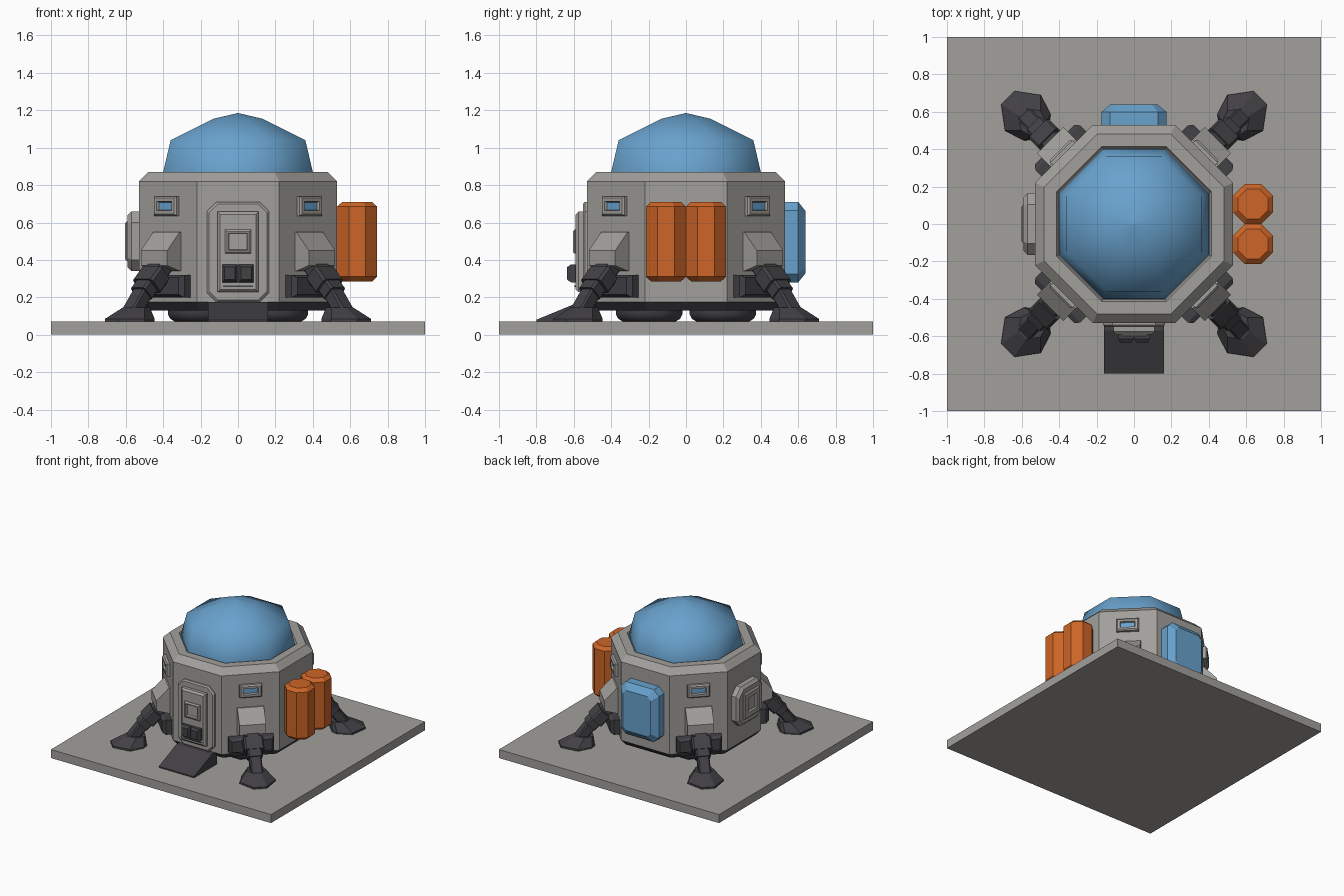
import bpy, bmesh, math
from mathutils import Vector, Matrix

cube = bpy.data.objects.get("Cube")
if cube:
    bpy.data.objects.remove(cube)


def material(name, colour):
    m = bpy.data.materials.new(name)
    m.use_nodes = True
    m.diffuse_color = (*colour, 1)
    m.node_tree.nodes["Principled BSDF"].inputs["Base Color"].default_value = (*colour, 1)
    return m


GREY = material("warm_grey", (0.36, 0.35, 0.33))
DARK = material("charcoal", (0.055, 0.052, 0.06))
BLUE = material("sky_blue", (0.14, 0.36, 0.61))
ORANGE = material("orange", (0.61, 0.13, 0.02))


def skin(name, mat, loops, cap_mat=None, smooth=None):
    """Join equal point loops into a closed solid; the end cap may differ in colour."""
    bm = bmesh.new()
    rings = [[bm.verts.new(p) for p in loop] for loop in loops]
    n = len(rings[0])
    for a, b in zip(rings, rings[1:]):
        for i in range(n):
            j = (i + 1) % n
            bm.faces.new((a[i], a[j], b[j], b[i]))
    bm.faces.new(rings[0][::-1])
    cap = bm.faces.new(rings[-1])
    cap.material_index = 1 if cap_mat else 0
    bmesh.ops.recalc_face_normals(bm, faces=bm.faces)
    mesh = bpy.data.meshes.new(name)
    bm.to_mesh(mesh)
    bm.free()
    mesh.materials.append(mat)
    if cap_mat:
        mesh.materials.append(cap_mat)
    ob = bpy.data.objects.new(name, mesh)
    bpy.context.collection.objects.link(ob)
    if smooth:
        bpy.ops.object.select_all(action="DESELECT")
        ob.select_set(True)
        bpy.context.view_layer.objects.active = ob
        bpy.ops.object.shade_smooth_by_angle(angle=math.radians(smooth))
    return ob


def loft(name, mat, frame, sections, **kw):
    """Sections are (half width, half height, corner cut, depth, optional rise)."""
    loops = []
    for w, h, c, d, *rise in sections:
        y = rise[0] if rise else 0
        if c:
            pts = [(w, c - h), (w, h - c), (w - c, h), (c - w, h),
                   (-w, h - c), (-w, c - h), (c - w, -h), (w - c, -h)]
        else:
            pts = [(w, -h), (w, h), (-w, h), (-w, -h)]
        loops.append([frame @ Vector((px, py + y, d)) for px, py in pts])
    return skin(name, mat, loops, **kw)


def octagon(name, mat, x, y, profile, **kw):
    """Upright eight-sided solid from (flat radius, height) pairs."""
    cut = 2 - math.sqrt(2)
    return loft(name, mat, Matrix.Translation((x, y, 0)),
                [(r, r, r * cut, z) for r, z in profile], **kw)


def wall(angle, z):
    """Frame on a wall: x along it, y up, z outward from the centre axis."""
    a = math.radians(angle)
    cols = Matrix(((-math.sin(a), math.cos(a), 0), (0, 0, 1),
                   (math.cos(a), math.sin(a), 0))).transposed()
    return Matrix.Translation((0, 0, z)) @ cols.to_4x4()


def strut(name, angle, start, end, w, h):
    """Square bar between two (radius, height) points in a radial plane."""
    p = Vector((0, start[1], start[0]))
    q = Vector((0, end[1], end[0]))
    z = (q - p).normalized()
    x = Vector((1, 0, 0))
    m = Matrix((x, z.cross(x), z)).transposed().to_4x4()
    frame = wall(angle, 0) @ Matrix.Translation(p) @ m
    length = (q - p).length
    c = 0.25 * min(w, h)
    return loft(name, DARK, frame, [(w, h, c, 0), (w, h, c, length)])


def window(name, frame, w, h, rim, back, front):
    """Raised rim with a sunken pane."""
    return loft(name, GREY, frame,
                [(w, h, 0, back), (w, h, 0, front - 0.01), (w - 0.01, h - 0.01, 0, front),
                 (w - rim, h - rim, 0, front), (w - rim - 0.005, h - rim - 0.005, 0, front - 0.015)],
                cap_mat=BLUE)


# Ground slab, hull and dome
loft("ground_slab", GREY, Matrix(), [(1, 1, 0, 0), (1, 1, 0, 0.07)])
octagon("hull", GREY, 0, 0, [(0.53, 0.175), (0.53, 0.82), (0.48, 0.87), (0.415, 0.87), (0.405, 0.85)])
octagon("hull_underside", DARK, 0, 0, [(0.49, 0.13), (0.53, 0.175)])
octagon("dome", BLUE, 0, 0, [(0.40, 0.85), (0.40, 0.87), (0.36, 1.04), (0.13, 1.155), (0.002, 1.185)],
        smooth=60)

# Rounded engine pods under the hull
for i, (sx, sy) in enumerate([(1, 1), (-1, 1), (-1, -1), (1, -1)]):
    octagon(f"engine_pod_{i}", DARK, sx * 0.197, sy * 0.197,
            [(0.14, 0.07), (0.165, 0.085), (0.178, 0.11), (0.178, 0.14)], smooth=60)

# Front door with window, hand boxes and ramp
front = wall(-90, 0.4425)
loft("door_surround", GREY, front, [(0.165, 0.2675, 0.05, 0.5), (0.165, 0.2675, 0.05, 0.54),
                                    (0.155, 0.2575, 0.047, 0.55)])
loft("door_panel", GREY, front, [(0.11, 0.215, 0, 0.54), (0.11, 0.215, 0, 0.575),
                                 (0.095, 0.2, 0, 0.59)])
window("door_window", wall(-90, 0.498), 0.07, 0.065, 0.018, 0.58, 0.605)
for side in (-1, 1):
    box = wall(-90, 0.328) @ Matrix.Translation((side * 0.043, 0, 0))
    loft("door_box", DARK, box, [(0.041, 0.048, 0, 0.58), (0.041, 0.048, 0, 0.615),
                                 (0.028, 0.034, 0, 0.635)])
loft("door_slot", DARK, wall(-90, 0.258), [(0.08, 0.004, 0, 0.58), (0.08, 0.004, 0, 0.595)])
skin("ramp", DARK, [[(x, -0.5, 0.07), (x, -0.5, 0.175), (x, -0.57, 0.175),
                     (x, -0.8, 0.08), (x, -0.8, 0.07)] for x in (-0.16, 0.16)])

# Side hatch window, rear locker and fuel tanks
hatch = wall(180, 0.5)
loft("hatch_surround", GREY, hatch, [(0.165, 0.16, 0.06, 0.5), (0.165, 0.16, 0.06, 0.57),
                                     (0.145, 0.14, 0.052, 0.59)])
window("hatch_window", hatch, 0.10, 0.105, 0.045, 0.58, 0.605)
loft("rear_locker", BLUE, wall(90, 0.495),
     [(0.173, 0.215, 0.045, 0.5), (0.173, 0.215, 0.045, 0.6), (0.125, 0.165, 0.03, 0.64)])
for side in (-1, 1):
    octagon("fuel_tank", ORANGE, 0.637, side * 0.107,
            [(0.08, 0.285), (0.107, 0.31), (0.107, 0.685), (0.08, 0.71)])
loft("tank_bracket", GREY, wall(0, 0.5), [(0.12, 0.12, 0, 0.5), (0.12, 0.12, 0, 0.6)])

# Diagonal walls: window, leg housing, bracket, leg and foot
FOOT = [(0.955, -0.05), (0.955, 0.05), (0.84, 0.135), (0.73, 0.10),
        (0.70, 0.06), (0.70, -0.06), (0.73, -0.10), (0.84, -0.135)]
for i in range(4):
    a = 45 + 90 * i
    window(f"port_window_{i}", wall(a, 0.688), 0.085, 0.052, 0.027, 0.5, 0.56)
    loft(f"leg_housing_{i}", GREY, wall(a, 0.445),
         [(0.10, 0.105, 0, 0.5), (0.10, 0.105, 0, 0.54), (0.10, 0.04, 0, 0.635, -0.035)])
    loft(f"leg_bracket_{i}", DARK, wall(a, 0.26),
         [(0.17, 0.06, 0, 0.5), (0.17, 0.06, 0, 0.575), (0.15, 0.045, 0, 0.60)])
    strut(f"upper_leg_{i}", a, (0.53, 0.42), (0.73, 0.22), 0.055, 0.045)
    strut(f"knee_{i}", a, (0.62, 0.33), (0.69, 0.26), 0.075, 0.052)
    strut(f"lower_leg_{i}", a, (0.70, 0.25), (0.82, 0.10), 0.045, 0.038)
    rot = wall(a, 0)
    skin(f"foot_{i}", DARK, [[rot @ Vector((t * s, z, 0.71 + (r - 0.71) * s)) for r, t in FOOT]
                             for s, z in ((1, 0.07), (1, 0.085), (0.55, 0.145))])
